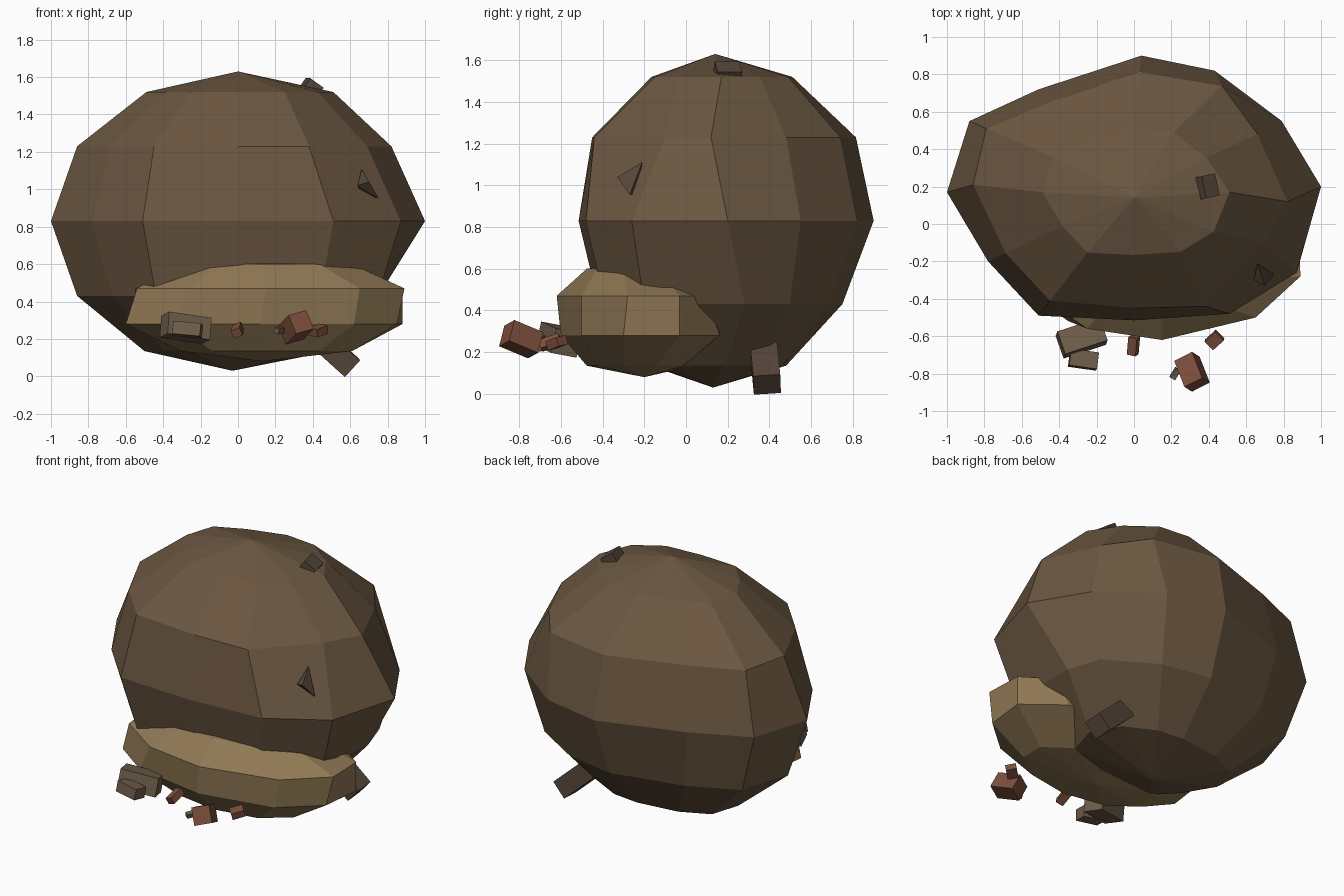
import bpy, bmesh, math
from mathutils import Matrix, Euler

if "Cube" in bpy.data.objects:
    bpy.data.objects.remove(bpy.data.objects["Cube"])


def material(name, rgb):
    m = bpy.data.materials.new(name)
    m.diffuse_color = (*rgb, 1)
    m.use_nodes = True
    m.node_tree.nodes["Principled BSDF"].inputs["Base Color"].default_value = m.diffuse_color
    return m


EARTH = material("earth", (0.147, 0.095, 0.053))
SAND = material("sand", (0.28, 0.19, 0.09))
BRICK = material("brick_red", (0.2, 0.078, 0.045))
STONE = material("stone", (0.16, 0.112, 0.07))
DARK = material("dark_stone", (0.09, 0.06, 0.042))


def finish(name, bm, mat):
    bmesh.ops.recalc_face_normals(bm, faces=bm.faces)
    me = bpy.data.meshes.new(name)
    bm.to_mesh(me)
    bm.free()
    me.materials.append(mat)
    ob = bpy.data.objects.new(name, me)
    bpy.context.collection.objects.link(ob)


def lump(name, outline, centre, rings, bottom, top, mat, moved):
    """Faceted lump: outline scaled about centre on each (z, scale) ring, closed by two poles.
    moved maps (ring, column) to a dented x, y position."""
    bm = bmesh.new()
    n = len(outline)
    loops = []
    for r, (z, s) in enumerate(rings):
        loop = []
        for i, (x, y) in enumerate(outline):
            p = (centre[0] + (x - centre[0]) * s, centre[1] + (y - centre[1]) * s)
            p = moved.get((r, i), p)
            loop.append(bm.verts.new((*p, z)))
        loops.append(loop)
    for a, b in zip(loops, loops[1:]):
        for i in range(n):
            j = (i + 1) % n
            bm.faces.new((a[i], a[j], b[j], b[i]))
    for loop, pole in ((loops[0], bottom), (loops[-1], top)):
        v = bm.verts.new(pole)
        for i in range(n):
            bm.faces.new((loop[i], loop[(i + 1) % n], v))
    finish(name, bm, mat)


def block(name, size, loc, rot, mat):
    bm = bmesh.new()
    m = (Matrix.Translation(loc) @ Euler([math.radians(a) for a in rot]).to_matrix().to_4x4()
         @ Matrix.Diagonal((*size, 1)))
    bmesh.ops.create_cube(bm, size=1, matrix=m)
    finish(name, bm, mat)


# Main boulder: twelve uneven columns, five rings
boulder = [(1, 0.2), (0.79, 0.55), (0.43, 0.82), (0.04, 0.9), (-0.51, 0.72), (-0.88, 0.55),
           (-1, 0.17), (-0.78, -0.2), (-0.51, -0.49), (0, -0.515), (0.51, -0.48), (0.87, -0.26)]
lump("main_boulder", boulder, (0, 0.17),
     [(0.135, 0.5), (0.43, 0.86), (0.83, 1), (1.23, 0.88), (1.52, 0.49)],
     (-0.03, 0.13, 0.03), (0, 0.14, 1.63), EARTH,
     {(0, 3): (0.02, 0.48), (0, 2): (0.2, 0.46), (1, 0): (0.75, 0.28), (1, 3): (0.03, 0.75),
      (1, 2): (0.36, 0.69), (3, 0): (0.82, 0.12), (3, 1): (0.66, 0.48), (3, 2): (0.47, 0.74),
      (3, 3): (0.03, 0.815), (3, 5): (-0.79, 0.51), (3, 6): (-0.86, 0.21), (3, 9): (0, -0.45),
      (3, 10): (0.38, -0.44), (3, 11): (0.69, -0.1), (4, 0): (0.51, 0.17), (4, 3): (0, 0.51)})

# Sandy mound half buried in the boulder's front
mound = []
for i in range(10):
    a = math.radians(36 * i - 90)
    mound.append((0.15 + 0.755 * math.cos(a), -0.22 + 0.4 * math.sin(a)))
lump("sand_mound", mound, (0.15, -0.22),
     [(0.135, 0.64), (0.28, 1), (0.47, 1), (0.6, 0.64)],
     (0.13, -0.2, 0.08), (0.15, -0.2, 0.65), SAND,
     {(1, 0): (0.12, -0.6), (1, 1): (0.62, -0.5), (1, 2): (0.85, -0.3), (1, 3): (0.88, -0.03),
      (1, 4): (0.64, 0.16), (1, 8): (-0.6, -0.34), (1, 9): (-0.35, -0.52), (2, 1): (0.65, -0.5),
      (2, 2): (0.89, -0.28), (2, 3): (0.88, -0.03), (2, 4): (0.68, 0.1), (2, 8): (-0.54, -0.36),
      (2, 9): (-0.25, -0.56)})

# Loose bricks and chips: size, location, rotation in degrees
for name, size, loc, rot, mat in [
        ("grey_brick_large", (0.24, 0.13, 0.12), (-0.28, -0.61, 0.26), (-10, 8, 18), STONE),
        ("grey_brick_small", (0.15, 0.09, 0.07), (-0.27, -0.725, 0.25), (-8, 5, -8), STONE),
        ("red_brick_large", (0.11, 0.16, 0.11), (0.31, -0.79, 0.262), (-22, -14, 27), BRICK),
        ("grey_chip", (0.03, 0.06, 0.03), (0.22, -0.8, 0.245), (5, 15, -30), STONE),
        ("red_chip_left", (0.05, 0.1, 0.045), (-0.003, -0.65, 0.247), (20, -20, -12), BRICK),
        ("red_chip_right", (0.08, 0.065, 0.045), (0.43, -0.62, 0.245), (10, -15, 42), BRICK),
        ("base_stone", (0.27, 0.13, 0.12), (0.51, 0.38, 0.135), (5, 42, 5), DARK),
        ("top_stone", (0.09, 0.12, 0.07), (0.39, 0.2, 1.54), (0, 35, 12), DARK)]:
    block(name, size, loc, rot, mat)

# Small pointed shard on the right shoulder
bm = bmesh.new()
for p in [(0.66, -0.21, 1.11), (0.64, -0.3, 1.02), (0.75, -0.27, 0.955), (0.7, -0.33, 1.04),
          (0.66, -0.21, 0.96)]:
    bm.verts.new(p)
bmesh.ops.convex_hull(bm, input=bm.verts)
finish("shoulder_shard", bm, DARK)
